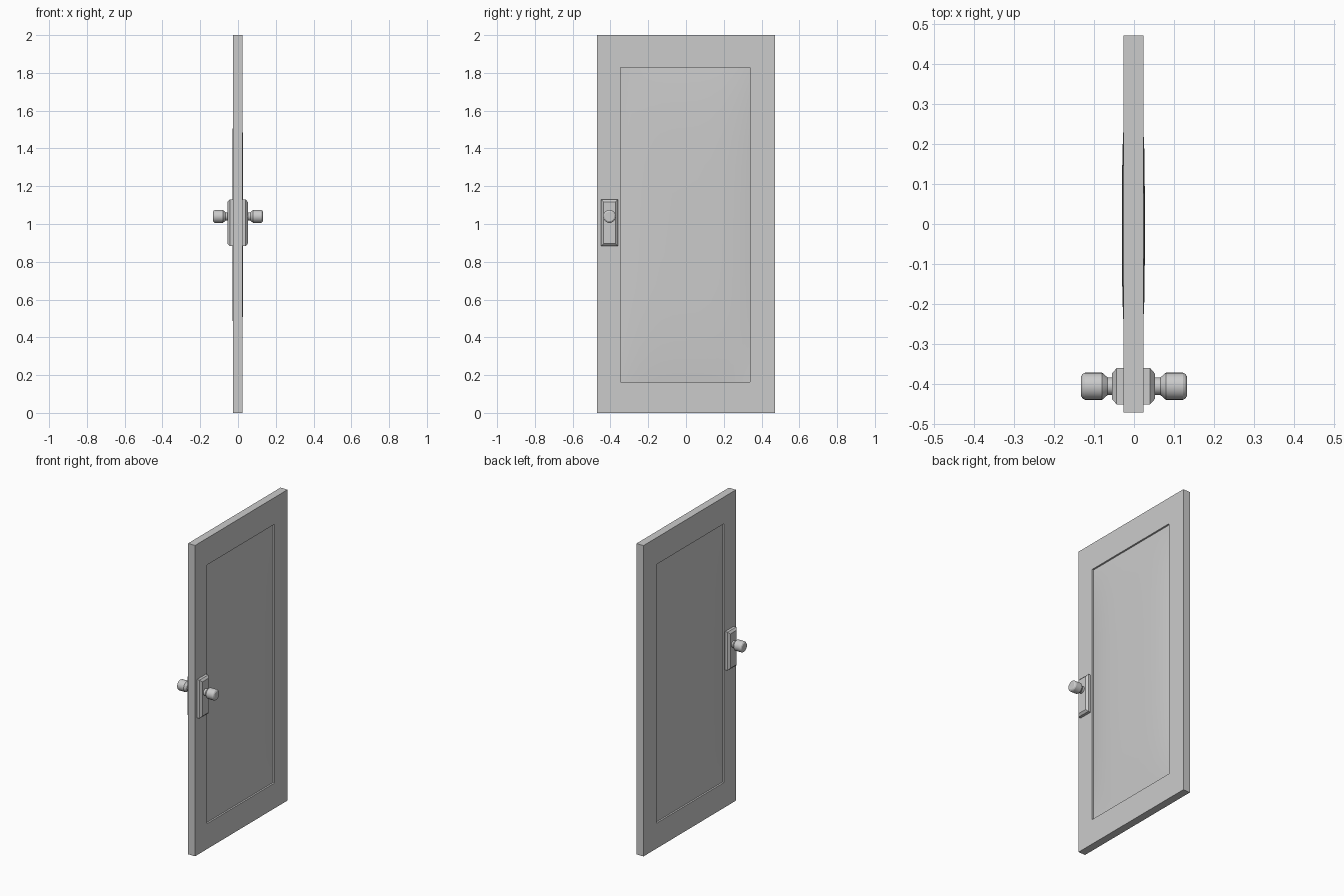
import bpy, bmesh, math
from mathutils import Matrix, Vector

if "Cube" in bpy.data.objects:
    bpy.data.objects.remove(bpy.data.objects["Cube"])

CX = -0.0015                       # slab centre in x
HALF = 0.025                       # half thickness
PY0, PY1, PZ0, PZ1 = -0.348, 0.340, 0.163, 1.828   # panel opening
KY, KZ = -0.405, 1.04              # knob axis


def finish(name, bm, smooth=None):
    bmesh.ops.remove_doubles(bm, verts=bm.verts, dist=1e-5)
    bmesh.ops.recalc_face_normals(bm, faces=bm.faces)
    me = bpy.data.meshes.new(name)
    bm.to_mesh(me)
    bm.free()
    ob = bpy.data.objects.new(name, me)
    bpy.context.collection.objects.link(ob)
    if smooth:
        bpy.ops.object.select_all(action='DESELECT')
        ob.select_set(True)
        bpy.context.view_layer.objects.active = ob
        bpy.ops.object.shade_smooth_by_angle(angle=math.radians(smooth))
    return ob


def rect(bm, x, y0, y1, z0, z1):
    return [bm.verts.new((x, y, z)) for y, z in ((y0, z0), (y1, z0), (y1, z1), (y0, z1))]


def bridge(bm, a, b):
    n = len(a)
    for i in range(n):
        bm.faces.new((a[i], a[(i + 1) % n], b[(i + 1) % n], b[i]))


# Door frame: rectangular ring with an opening for the panel
bm = bmesh.new()
outer = [rect(bm, CX + s * HALF, -0.47, 0.47, 0, 2) for s in (-1, 1)]
inner = [rect(bm, CX + s * HALF, PY0, PY1, PZ0, PZ1) for s in (-1, 1)]
bridge(bm, outer[0], outer[1])
bridge(bm, inner[0], inner[1])
for o, i in zip(outer, inner):
    bridge(bm, o, i)
finish("door_frame", bm)


# Softly bulged panel, recessed at its edges
def make_panel(side, name, n=16):
    bm = bmesh.new()
    grid = []
    for i in range(n + 1):
        u = math.sin(math.pi / 2 * (2 * i / n - 1))
        row = []
        for j in range(n + 1):
            v = math.sin(math.pi / 2 * (2 * j / n - 1))
            d = 0.014 + 0.0145 * (1 - u ** 4) * (1 - v ** 4)
            row.append(bm.verts.new((CX + side * d,
                                     (PY0 + PY1) / 2 + u * (PY1 - PY0) / 2,
                                     (PZ0 + PZ1) / 2 + v * (PZ1 - PZ0) / 2)))
        grid.append(row)
    for i in range(n):
        for j in range(n):
            f = bm.faces.new((grid[i][j], grid[i + 1][j], grid[i + 1][j + 1], grid[i][j + 1]))
    ob = finish(name, bm, 30)
    # face the panel outward
    if ob.data.polygons[0].normal.x * side < 0:
        ob.data.flip_normals()


# Chamfered backplate
def make_plate(side, name):
    bm = bmesh.new()
    rings = []
    for x, inset in ((0.024, 0), (0.042, 0), (0.0535, 0.013)):
        rings.append(rect(bm, CX + side * x, KY - 0.045 + inset, KY + 0.045 - inset,
                          0.883 + inset, 1.13 - inset))
    bridge(bm, rings[0], rings[1])
    bridge(bm, rings[1], rings[2])
    bm.faces.new(rings[0])
    bm.faces.new(rings[2])
    finish(name, bm)


# Turned knob with a narrow neck
def make_knob(side, name, seg=24):
    profile = [(0.050, 0.022), (0.066, 0.022), (0.076, 0.031), (0.080, 0.034),
               (0.122, 0.034), (0.128, 0.031), (0.132, 0.025)]
    bm = bmesh.new()
    rings = []
    for x, r in profile:
        rings.append([bm.verts.new((side * x,
                                    KY + r * math.cos(2 * math.pi * k / seg),
                                    KZ + r * math.sin(2 * math.pi * k / seg)))
                      for k in range(seg)])
    for a, b in zip(rings, rings[1:]):
        bridge(bm, a, b)
    bm.faces.new(rings[0])
    bm.faces.new(rings[-1])
    finish(name, bm, 25)


for side, tag in ((1, "right"), (-1, "left")):
    make_panel(side, "panel_" + tag)
    make_plate(side, "backplate_" + tag)
    make_knob(side, "knob_" + tag)
